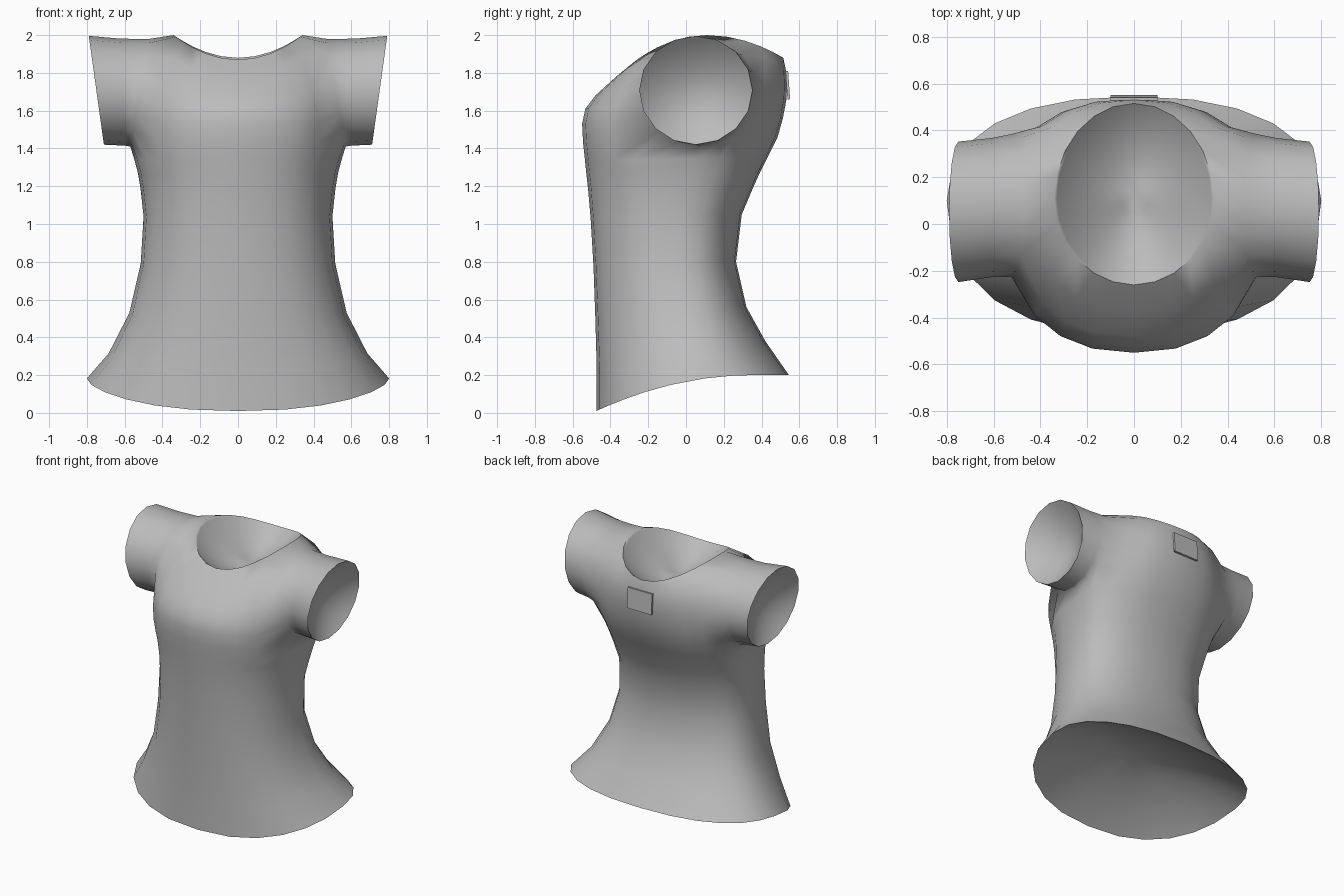
import bpy, bmesh
from math import sin, cos, pi, radians
from mathutils import Vector

if "Cube" in bpy.data.objects:
    bpy.data.objects.remove(bpy.data.objects["Cube"])

cloth = bpy.data.materials.new("grey cloth")
cloth.diffuse_color = (0.5, 0.5, 0.5, 1)
cloth.use_nodes = True
cloth.node_tree.nodes["Principled BSDF"].inputs["Base Color"].default_value = cloth.diffuse_color

HALF = 12                    # columns from centre front to centre back
ARM_K, ARM_J = (4, 8), (8, 12)   # columns and rows cut out for the arm

# rows: front z, side rise, back z, half width, front y, back y, widest y
ROWS = [
    (0.01, 0, 0.20, 0.80, -0.475, 0.545, 0.10),
    (0.25, 0, 0.38, 0.685, -0.473, 0.42, 0.04),
    (0.50, 0, 0.56, 0.575, -0.48, 0.32, 0.00),
    (0.78, 0, 0.80, 0.515, -0.49, 0.265, -0.04),
    (1.03, 0, 1.05, 0.50, -0.505, 0.295, -0.02),
    (1.18, 0, 1.18, 0.515, -0.518, 0.35, 0.02),
    (1.27, 0, 1.27, 0.53, -0.528, 0.39, 0.04),
    (1.34, 0, 1.35, 0.55, -0.535, 0.43, 0.05),
    (1.43, 0, 1.46, 0.57, -0.545, 0.485, 0.06),
    (1.53, 0, 1.56, 0.57, -0.55, 0.513, 0.06),
    (1.61, 0, 1.66, 0.56, -0.533, 0.532, 0.07),
    (1.68, 0.05, 1.74, 0.53, -0.48, 0.535, 0.08),
    (1.78, 0.16, 1.81, 0.45, -0.37, 0.53, 0.10),
    (1.87, 0, 1.88, 0.34, -0.26, 0.515, 0.11),
]


def body_point(j, k):
    zf, rise, zb, w, yf, yb, cy = ROWS[j]
    a = pi * k / HALF
    power = 1.0 if j == len(ROWS) - 1 else 0.86
    s, c = abs(sin(a)) ** power, abs(cos(a)) ** power
    if k in (0, HALF):
        s = 0
    front = k <= HALF / 2
    y = cy - c * (cy - yf) if front else cy + c * (yb - cy)
    if j == 0:                                   # hem dips at the front
        z = 0.2 - 0.19 * (max(0, 0.35 - y) / 0.825) ** 2
    elif j == len(ROWS) - 1:                     # neckline peaks at the shoulders
        z = 2.0 - (0.13 * ((cy - y) / (cy - yf)) ** 2 if front else 0.12 * ((y - cy) / (yb - cy)) ** 2)
    else:
        z = zf + (zb - zf) * (1 - cos(a)) / 2 + rise * sin(a) ** 2
    return (w * s, y, z)


def oval(x, lean, cy, ry, cz, rz):
    """Sixteen points around the arm, starting at the lower front."""
    pts = []
    for i in range(16):
        t = radians(225 + 22.5 * i)
        pts.append((x + lean * sin(t), cy + ry * cos(t), cz + rz * sin(t)))
    return pts


def hollow(bm, ring, push, closed, flip=False):
    """Close an opening with a thin rim and a shallow bowl pushed inwards."""
    push = Vector(push)
    mid = sum((v.co for v in ring), Vector()) / len(ring)
    if not closed:
        mid.x = 0
        mid.y = (ring[0].co.y + ring[-1].co.y) / 2
    base = [v.co.copy() for v in ring]
    n = len(ring)
    cells = [(i, (i + 1) % n) for i in range(n if closed else n - 1)]

    def face(vs):
        bm.faces.new(vs[::-1] if flip else vs)

    for r in (0.97, 0.85, 0.65, 0.4, 0.2):
        inner = [bm.verts.new(mid + (p - mid) * r + push * (1 - r * r)) for p in base]
        for a, b in cells:
            face([ring[a], ring[b], inner[b], inner[a]])
        ring = inner
    tip = bm.verts.new(mid + push)
    for a, b in cells:
        face([ring[a], ring[b], tip])


# cells around the armhole, in the same order as the oval
(k0, k1), (j0, j1) = ARM_K, ARM_J
loop = ([(j0, k) for k in range(k0, k1)] + [(j, k1) for j in range(j0, j1)]
        + [(j1, k) for k in range(k1, k0, -1)] + [(j, k0) for j in range(j1, j0, -1)])
armhole = dict(zip(loop, oval(0.52, -0.05, 0.08, 0.305, 1.695, 0.285)))

# half of the body, open at the arm
bm = bmesh.new()
grid = {}
for j in range(len(ROWS)):
    for k in range(HALF + 1):
        if not (j0 < j < j1 and k0 < k < k1):
            grid[j, k] = bm.verts.new(armhole.get((j, k)) or body_point(j, k))
for j in range(len(ROWS) - 1):
    for k in range(HALF):
        if not (j0 <= j < j1 and k0 <= k < k1):
            bm.faces.new([grid[j, k], grid[j, k + 1], grid[j + 1, k + 1], grid[j + 1, k]])

# sleeve growing out of the armhole
ring = [grid[c] for c in loop]
for spec in ((0.61, 0.01, 0.07, 0.297, 1.698, 0.283), (0.75, 0.04, 0.052, 0.30, 1.708, 0.288)):
    outer = [bm.verts.new(p) for p in oval(*spec)]
    for i in range(16):
        n = (i + 1) % 16
        bm.faces.new([ring[i], ring[n], outer[n], outer[i]])
    ring = outer

# bowls inside the sleeve, neck and hem
hollow(bm, ring, (-0.12, 0, 0), True)
top = len(ROWS) - 1
hollow(bm, [grid[top, k] for k in range(HALF + 1)], (0, 0, -0.18), False)
hollow(bm, [grid[0, k] for k in range(HALF + 1)], (0, 0, 0.2), False, flip=True)


def add_object(name, bm):
    mesh = bpy.data.meshes.new(name)
    bm.to_mesh(mesh)
    bm.free()
    mesh.materials.append(cloth)
    ob = bpy.data.objects.new(name, mesh)
    bpy.context.collection.objects.link(ob)
    return ob


shirt = add_object("shirt", bm)
mirror = shirt.modifiers.new("mirror", 'MIRROR')
mirror.use_clip = True
bpy.context.view_layer.objects.active = shirt
shirt.select_set(True)
bpy.ops.object.shade_smooth_by_angle(angle=radians(70))

# small patch below the back of the neck
bm = bmesh.new()
bmesh.ops.create_cube(bm, size=1)
bmesh.ops.scale(bm, vec=(0.2, 0.014, 0.15), verts=bm.verts)
patch = add_object("back_patch", bm)
patch.location = (0, 0.539, 1.735)
patch.rotation_euler.x = radians(4)
